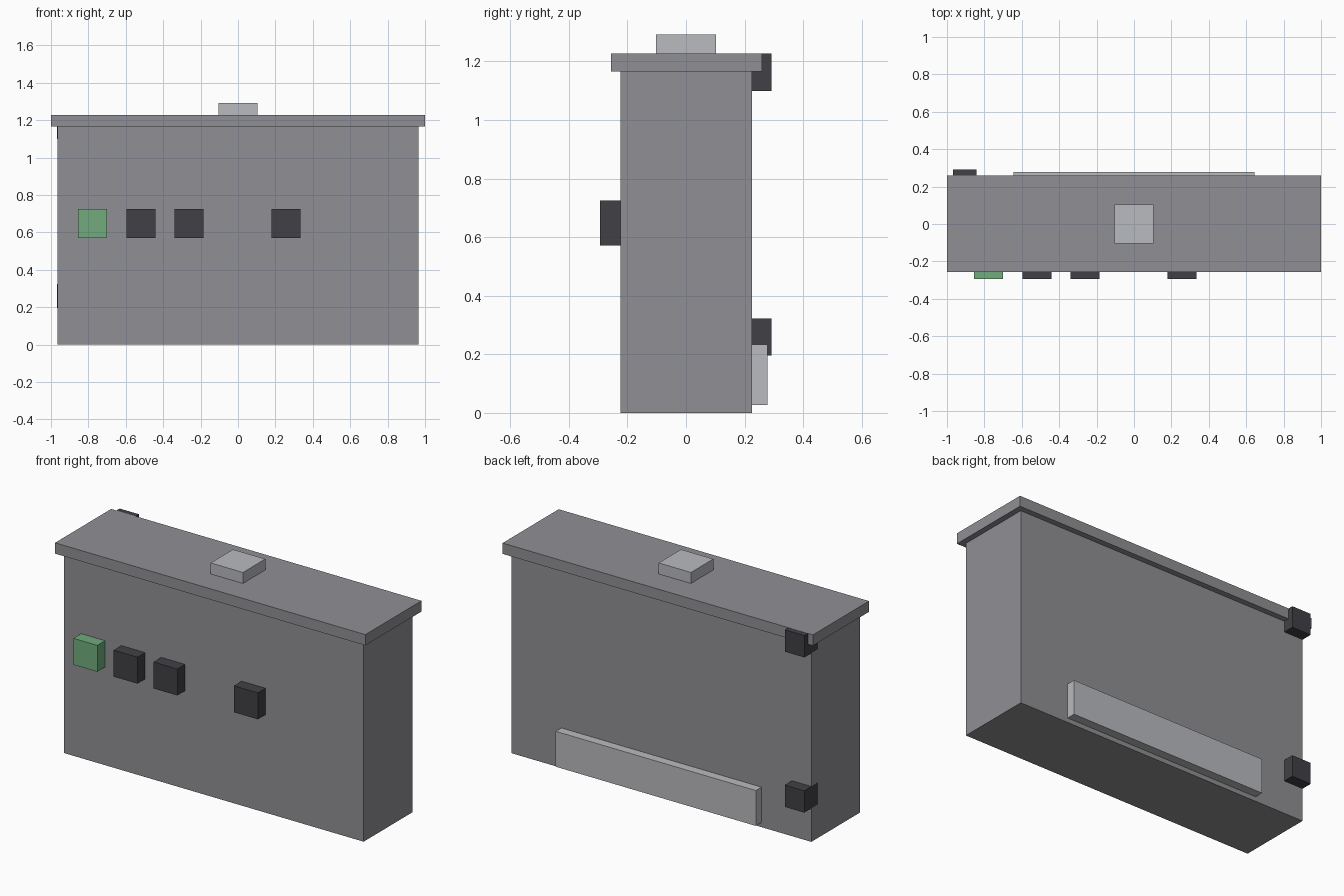
import bpy

default = bpy.data.objects.get("Cube")
if default:
    bpy.data.objects.remove(default, do_unlink=True)


def material(name, rgb):
    mat = bpy.data.materials.new(name)
    mat.use_nodes = True
    color = (*rgb, 1.0)
    mat.diffuse_color = color
    mat.node_tree.nodes["Principled BSDF"].inputs["Base Color"].default_value = color
    return mat


grey = material("mid grey", (0.28, 0.275, 0.295))
pale = material("pale grey", (0.49, 0.495, 0.52))
dark = material("charcoal", (0.053, 0.051, 0.059))
green = material("soft green", (0.165, 0.41, 0.205))


def box(name, mat, x, y, z):
    """Box spanning the given (low, high) range on each axis."""
    spans = (x, y, z)
    bpy.ops.mesh.primitive_cube_add(size=1, location=[(a + b) / 2 for a, b in spans])
    obj = bpy.context.object
    obj.name = name
    obj.scale = [b - a for a, b in spans]
    bpy.ops.object.transform_apply(location=False, rotation=False, scale=True)
    obj.data.materials.append(mat)
    return obj


# Cabinet body, overhanging lid and the raised block on top
box("cabinet_body", grey, (-0.966, 0.966), (-0.223, 0.226), (0, 1.165))
box("lid", grey, (-1, 1), (-0.256, 0.26), (1.165, 1.228))
box("top_block", pale, (-0.104, 0.104), (-0.103, 0.103), (1.228, 1.292))

# Row of square buttons on the front
buttons = (("green_button", green, -0.778), ("button_1", dark, -0.519),
           ("button_2", dark, -0.262), ("button_3", dark, 0.257))
for name, mat, cx in buttons:
    box(name, mat, (cx - 0.077, cx + 0.077), (-0.294, -0.14), (0.571, 0.725))

# Hinge blocks on the back right edge
for name, top in (("upper_hinge", 1.227), ("lower_hinge", 0.323)):
    box(name, dark, (-0.967, -0.841), (0.165, 0.292), (top - 0.127, top))

# Low panel on the back
box("back_panel", pale, (-0.645, 0.645), (0.2, 0.278), (0.027, 0.233))
